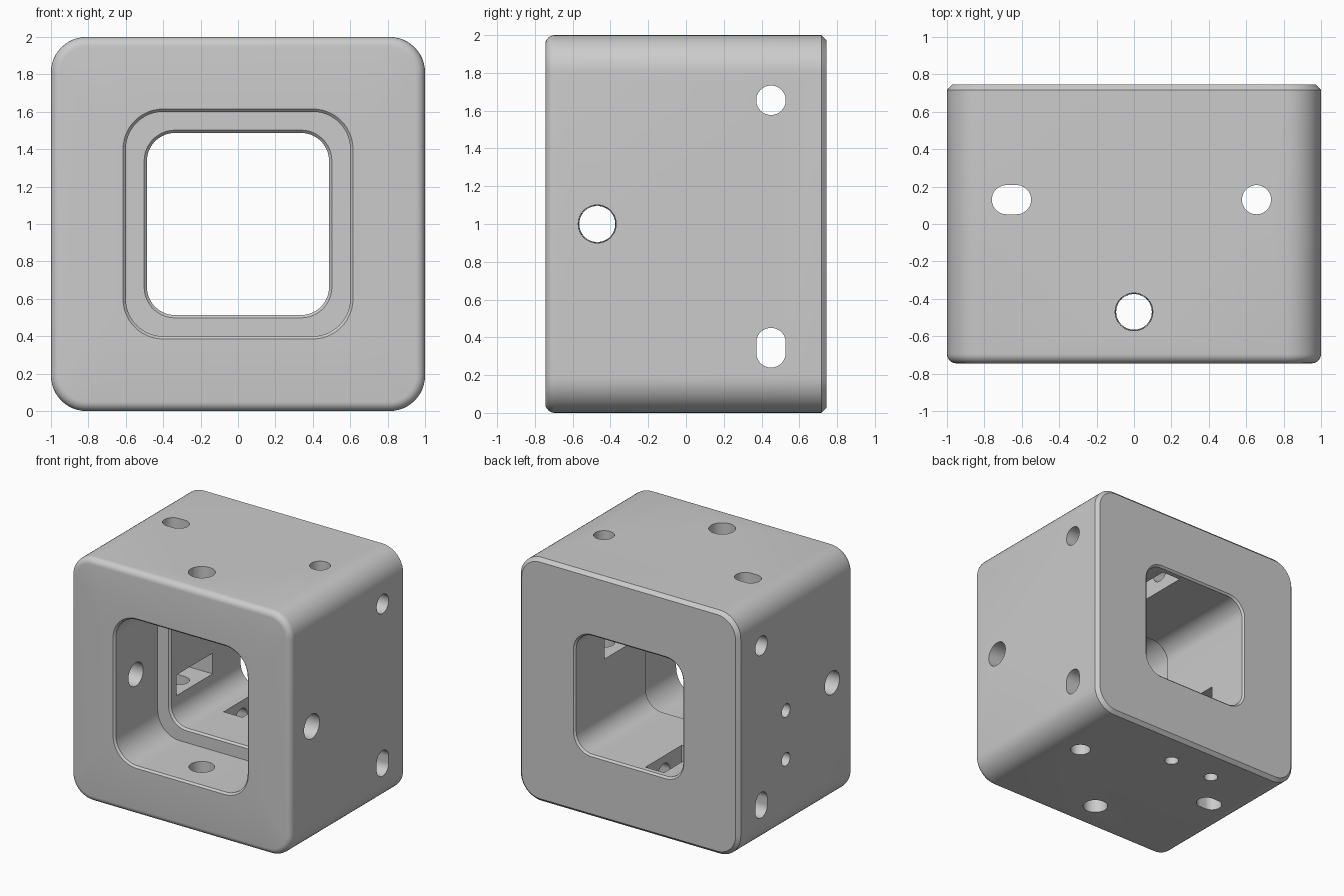
import bpy, bmesh
from math import sin, cos, pi, radians

if "Cube" in bpy.data.objects:
    bpy.data.objects.remove(bpy.data.objects["Cube"])


def rounded_rect(hw, hh, r, seg):
    """Rounded rectangle outline centred on the origin."""
    pts = []
    for k, (sx, sy) in enumerate([(1, 1), (-1, 1), (-1, -1), (1, -1)]):
        for i in range(seg + 1):
            a = (k + i / seg) * pi / 2
            pts.append((sx * (hw - r) + r * cos(a), sy * (hh - r) + r * sin(a)))
    return pts


def circle(r0, seg=48):
    return [(r0 * cos(2 * pi * i / seg), r0 * sin(2 * pi * i / seg)) for i in range(seg)]


def loft(name, rings, closed_loop):
    """Skin a list of equal-length point rings into a solid."""
    bm = bmesh.new()
    vs = [[bm.verts.new(p) for p in ring] for ring in rings]
    n = len(vs[0])
    last = len(vs) if closed_loop else len(vs) - 1
    for i in range(last):
        a, b = vs[i], vs[(i + 1) % len(vs)]
        for j in range(n):
            bm.faces.new((a[j], a[(j + 1) % n], b[(j + 1) % n], b[j]))
    if not closed_loop:
        bm.faces.new(vs[0])
        bm.faces.new(vs[-1])
    bmesh.ops.recalc_face_normals(bm, faces=bm.faces)
    mesh = bpy.data.meshes.new(name)
    bm.to_mesh(mesh)
    bm.free()
    ob = bpy.data.objects.new(name, mesh)
    bpy.context.collection.objects.link(ob)
    return ob


# Housing: outer shell with filleted front and chamfered back, stepped bore inside
FRONT, BACK, LEDGE = -0.745, 0.745, -0.186
sections = []  # (half size, corner radius, y)
f = 0.05
for i in range(7):
    a = i / 6 * pi / 2
    inset = f * (1 - sin(a))
    sections.append((1 - inset, 0.19 - inset, FRONT + f * (1 - cos(a))))
sections += [
    (1.0, 0.19, BACK - 0.028), (0.972, 0.165, BACK),
    (0.502, 0.165, BACK), (0.487, 0.15, BACK - 0.015),
    (0.487, 0.15, LEDGE + 0.015), (0.502, 0.165, LEDGE),
    (0.60, 0.20, LEDGE), (0.60, 0.20, FRONT + 0.015),
    (0.615, 0.215, FRONT),
]
housing = loft("housing", [[(u, y, 1 + v) for u, v in rounded_rect(h, h, r, 12)]
                           for h, r, y in sections], True)
bpy.context.view_layer.objects.active = housing
housing.select_set(True)


def cut(axis, w, y, outline0, t0, t1, outline1=None):
    """Subtract a prism running along x or z; w is the offset across, from the bore centre."""
    rings = []
    for outline, t in ((outline0, t0), (outline1 or outline0, t1)):
        rings.append([(t, y + q, 1 + w + p) if axis == 'x' else (w + p, y + q, 1 + t)
                      for p, q in outline])
    cutter = loft("cutter", rings, False)
    cutter.hide_render = True
    mod = housing.modifiers.new("cut", 'BOOLEAN')
    mod.operation = 'DIFFERENCE'
    mod.solver = 'EXACT'
    mod.object = cutter
    bpy.ops.object.modifier_apply(modifier=mod.name)
    bpy.data.objects.remove(cutter)


pill = rounded_rect(0.105, 0.078, 0.0779, 12)
slit = [(0.085, 0.235), (-0.085, 0.235), (-0.085, -0.235), (0.085, -0.235)]

for axis, pin_y, slit_y in (('x', 0.45, 0.13), ('z', 0.13, 0.455)):
    # Large cross hole, slightly narrower on the far side
    cut(axis, 0, -0.47, circle(0.095), -1.1, 1.1, circle(0.101))
    # Round pin hole and elongated pin hole, right through
    cut(axis, 0.655, pin_y, circle(0.078), -1.1, 1.1)
    cut(axis, -0.655, pin_y, pill, -1.1, 1.1)
    # Slit pockets in opposite bore walls
    cut(axis, -0.2, slit_y, slit, -0.77, -0.45)
    cut(axis, 0.2, slit_y, slit, 0.45, 0.77)
    # Blind screw holes on the left side and the bottom
    for w in (0.0, -0.4):
        cut(axis, w, slit_y, circle(0.054, 32), -1.1, -0.74)

bpy.ops.object.shade_smooth_by_angle(angle=radians(30))
